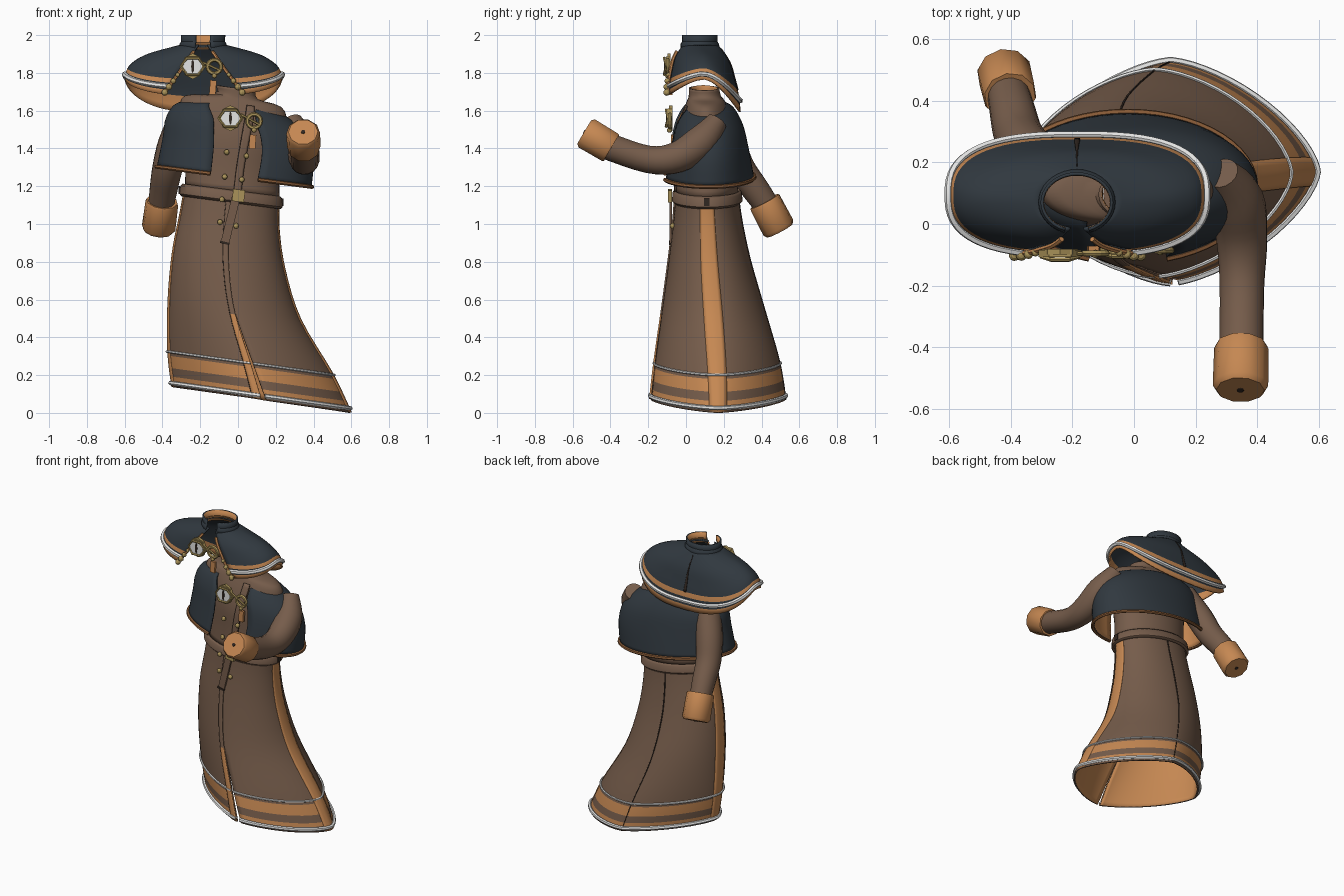
import bpy, bmesh, math
from mathutils import Vector, Quaternion

if "Cube" in bpy.data.objects:
    bpy.data.objects.remove(bpy.data.objects["Cube"])

PI = math.pi

def material(name, r, g, b):
    m = bpy.data.materials.new(name)
    m.diffuse_color = (r, g, b, 1)
    m.use_nodes = True
    m.node_tree.nodes["Principled BSDF"].inputs["Base Color"].default_value = m.diffuse_color
    return m

SLATE = material("slate cloth", .030, .040, .050)
BROWN = material("brown cloth", .180, .108, .070)
ORANGE = material("orange lining", .56, .245, .085)
RUST = material("rust trim", .26, .11, .04)
WHITE = material("white piping", .78, .78, .77)
GOLD = material("gold", .40, .29, .10)
DARK = material("dark seam", .030, .020, .015)

def finish(name, bm, mats, smooth=True):
    me = bpy.data.meshes.new(name)
    bm.to_mesh(me)
    bm.free()
    for m in mats:
        me.materials.append(m)
    ob = bpy.data.objects.new(name, me)
    bpy.context.collection.objects.link(ob)
    if smooth:
        bpy.ops.object.select_all(action='DESELECT')
        ob.select_set(True)
        bpy.context.view_layer.objects.active = ob
        bpy.ops.object.shade_smooth_by_angle(angle=math.radians(40))
    return ob

def spow(a, p):
    return math.copysign(abs(a) ** p, a)

def row_at(rows, v):
    """Smoothly interpolated ring of a profile table."""
    i = min(int(v), len(rows) - 2)
    f = v - i
    a, b, c, d = (rows[max(0, min(len(rows) - 1, k))] for k in (i - 1, i, i + 1, i + 2))
    return [q + .5 * f * (r - p + f * (2 * p - 5 * q + 4 * r - s + f * (3 * (q - r) + s - p)))
            for p, q, r, s in zip(a, b, c, d)]

def garment(rows, slope):
    """Surface of stacked tilted rings; u = 0 is the front."""
    def surf(u, v, grow=0):
        z, cx, cy, rx, ry, n = row_at(rows, v)
        x = (rx + grow) * spow(math.sin(u), 2 / n)
        y = -(ry + grow) * spow(math.cos(u), 2 / n)
        return Vector((cx + x, cy + y, z + slope * x))
    return surf

def patch(name, surf, span, vs, mats, pick=lambda v: 0, nu=48, grow=0, thick=.01):
    """Cloth panel over span(v) = (u0, u1), with one material pick per row."""
    bm = bmesh.new()
    grid = []
    for v in vs:
        u0, u1 = span(v)
        grid.append([bm.verts.new(surf(u0 + (u1 - u0) * i / nu, v, grow)) for i in range(nu + 1)])
    for j in range(len(vs) - 1):
        for i in range(nu):
            f = bm.faces.new((grid[j][i], grid[j + 1][i], grid[j + 1][i + 1], grid[j][i + 1]))
            f.material_index = pick((vs[j] + vs[j + 1]) / 2)
    bmesh.ops.remove_doubles(bm, verts=bm.verts, dist=1e-5)
    ob = finish(name, bm, mats)
    mod = ob.modifiers.new("cloth", 'SOLIDIFY')
    mod.thickness, mod.offset, mod.material_offset = thick, -1, 1
    return ob

def steps(a, b, n):
    return [a + (b - a) * i / n for i in range(n + 1)]

def sweep(name, pts, radii, mat, sides=12):
    """Capped tube through points with a radius at each."""
    pts = [Vector(p) for p in pts]
    if not isinstance(radii, (list, tuple)):
        radii = [radii] * len(pts)
    bm = bmesh.new()
    rings, old, q = [], Vector((0, 0, 1)), Quaternion()
    for k, p in enumerate(pts):
        t = (pts[min(k + 1, len(pts) - 1)] - pts[max(k - 1, 0)]).normalized()
        q = old.rotation_difference(t) @ q
        old = t
        rings.append([bm.verts.new(p + q @ Vector((radii[k] * math.cos(2 * PI * i / sides),
                      radii[k] * math.sin(2 * PI * i / sides), 0))) for i in range(sides)])
    for a, b in zip(rings, rings[1:]):
        for i in range(sides):
            j = (i + 1) % sides
            bm.faces.new((a[i], a[j], b[j], b[i]))
    bm.faces.new(rings[0][::-1])
    bm.faces.new(rings[-1])
    return finish(name, bm, [mat])

def smooth_path(rows, n=4):
    vs = steps(0, len(rows) - 1, n * (len(rows) - 1))
    out = [row_at(rows, v) for v in vs]
    return [r[:3] for r in out], [r[3] for r in out]

def disc(name, c, rx, rz, depth, mat, sides=8):
    """Flat plate facing the front."""
    bm = bmesh.new()
    vs = [bm.verts.new((c[0] + rx * math.cos(2 * PI * i / sides), c[1],
                        c[2] + rz * math.sin(2 * PI * i / sides))) for i in range(sides)]
    f = bm.faces.new(vs)
    ext = bmesh.ops.extrude_face_region(bm, geom=[f])['geom']
    bmesh.ops.translate(bm, vec=(0, -depth, 0), verts=[e for e in ext if isinstance(e, bmesh.types.BMVert)])
    bmesh.ops.recalc_face_normals(bm, faces=bm.faces)
    return finish(name, bm, [mat], False)

def box(name, c, size, mat, tilt=0):
    bpy.ops.mesh.primitive_cube_add(size=1, location=c, rotation=(0, tilt, 0))
    ob = bpy.context.object
    ob.name, ob.scale = name, size
    ob.data.materials.append(mat)

def bead(name, c, r):
    bpy.ops.mesh.primitive_uv_sphere_add(segments=10, ring_count=6, radius=r, location=c)
    bpy.context.object.name = name
    bpy.context.object.data.materials.append(GOLD)

# Skirt: leaning flared rings with a front slit (z, cx, cy, rx, ry, roundness)
skirt = garment([(1.17, -.03, .11, .25, .165, 2), (1.02, -.045, .115, .262, .18, 2),
                 (.81, -.05, .125, .297, .215, 1.95), (.55, -.02, .145, .35, .27, 1.8),
                 (.27, .065, .165, .437, .33, 1.6), (.07, .125, .17, .475, .358, 1.48)], -.14)
slit = lambda v: (.06 * max(0, v - 3), 2 * PI)
patch("skirt", skirt, slit, steps(0, 4, 16) + [4.12, 4.4, 4.62, 4.75, 5], [BROWN, ORANGE],
      lambda v: int(4.12 < v < 4.4 or 4.62 < v < 4.75), nu=64)
for nm, v, r in (("hem_piping", 4.83, .012), ("upper_piping", 4.03, .007)):
    sweep(nm, [skirt(u, v, .005) for u in steps(slit(v)[0], 2 * PI - .01, 64)], r, WHITE, 6)
for nm, u in (("left_side_stripe", PI / 2), ("right_side_stripe", PI * 1.5)):
    patch(nm, skirt, lambda v: (u - .22, u + .22), steps(.1, 4.97, 20),
          [ORANGE], nu=6, grow=.003, thick=.006)
patch("back_seam", skirt, lambda v: (PI - .012, PI + .012), steps(0, 5, 20), [DARK], nu=2, grow=.004, thick=.005)
strip = lambda v: -.1 - .04 * max(0, v - 3)
patch("skirt_placket", skirt, lambda v: (strip(v), 0), steps(0, 4.97, 24), [BROWN, ORANGE],
      lambda v: int(v > 3.1), nu=3, grow=.008, thick=.009)
patch("placket_seam", skirt, lambda v: (strip(v) - .012, strip(v)), steps(0, 4.97, 24), [DARK],
      nu=1, grow=.004, thick=.005)

# Bodice with standing collar, closed inside the neck
body = garment([(1.72, -.01, .095, .105, .08, 2), (1.675, -.01, .1, .115, .086, 2), (1.65, -.025, .105, .255, .10, 2),
                (1.57, -.025, .11, .285, .135, 2), (1.45, -.025, .11, .27, .16, 2),
                (1.3, -.03, .11, .25, .16, 2), (1.17, -.03, .11, .25, .165, 2)], -.12)
patch("bodice", body, lambda v: (0, 2 * PI), steps(0, 6, 18), [BROWN, ORANGE])
sweep("neck_lining", [(-.01, .098, 1.61), (-.01, .098, 1.62)], .09, BROWN, 20)
for nm, w, g, m in (("bodice_placket", .07, .009, BROWN), ("bodice_placket_edge", .083, .005, DARK)):
    patch(nm, body, lambda v: (.36 - .065 * (v - 2) - w, .36 - .065 * (v - 2) + w),
          steps(2.2, 6, 14), [m], nu=4, grow=g, thick=.007)

# Belt with buckle, hanging tail and side studs
belt = garment([(1.18, -.035, .112, .258, .172, 2), (1.168, -.035, .112, .27, .183, 2),
                (1.125, -.037, .113, .274, .187, 2), (1.113, -.037, .113, .262, .176, 2)], -.13)
patch("belt", belt, lambda v: (0, 2 * PI), [0, 1, 2, 3], [BROWN])
box("belt_buckle", (.003, -.085, 1.15), (.064, .022, .064), GOLD, .13)
box("belt_tail", (-.04, -.08, 1.02), (.045, .014, .25), BROWN, .24)
box("belt_tail_tip", (-.07, -.083, .9), (.05, .016, .012), DARK, .24)
for s, x, z in (("left", .236, 1.115), ("right", -.311, 1.18)):
    box(s + "_belt_stud", (x, .11, z), (.008, .03, .04), DARK)

# Lower cape, open at the front
cape = garment([(1.642, -.02, .11, .13, .10, 2), (1.607, -.03, .115, .285, .142, 2), (1.52, -.01, .118, .37, .185, 2.1),
                (1.4, .0, .12, .40, .212, 2.1), (1.25, -.02, .12, .41, .24, 2)], -.13)
def cape_span(v):
    a = math.asin(min(.8, .122 / (.13 + .15 * v if v < 2 else .4)))
    return a, 2 * PI - a
patch("lower_cape", cape, cape_span, steps(0, 4, 16), [SLATE, ORANGE])
sweep("lower_cape_hem", [cape(u, 4, .003) for u in steps(*cape_span(4), 48)], .011, RUST, 6)

# Shoulder capelet: hem arches up over the shoulders, opening in an inverted V
CAP = [(0, -.185, .075, .115, .095, 2), (.25, -.185, .085, .285, .145, 2.2), (.5, -.185, .09, .372, .168, 2.5),
       (.75, -.183, .094, .41, .186, 2.65), (1, -.183, .095, .416, .195, 2.7)]
cap_base = garment(CAP, 0)
def capelet(u, v, grow=0):
    p = cap_base(u, v, grow)
    c = math.cos(u)
    hem = 1.765 - (.085 if c > 0 else .172) * abs(c) ** 1.2
    p.z = 1.95 + (hem - 1.95) * p.z
    return p
def cap_span(v):
    t, _, _, rx, _, n = row_at(CAP, v)
    a = math.asin(min(1, (.022 + .185 * max(t, 0)) / rx) ** (n / 2))
    return a, 2 * PI - a
patch("shoulder_capelet", capelet, cap_span, steps(0, 2.7, 11) + [3.05, 3.55, 4],
      [SLATE, SLATE, ORANGE, SLATE, ORANGE, ORANGE],
      lambda v: 0 if v < 2.7 else 2 if v < 3.05 else 3 if v < 3.55 else 4, nu=56)
sweep("capelet_piping", [capelet(u, 3.3, .004) for u in steps(*cap_span(3.3), 56)], .0135, WHITE, 6)
patch("capelet_back_seam", capelet, lambda v: (PI - .007, PI + .007), steps(.3, 2.7, 10), [DARK],
      nu=2, grow=.004, thick=.005)
collar = garment([(2, -.185, .07, .118, .098, 2), (1.965, -.185, .07, .116, .096, 2),
                  (1.955, -.185, .07, .124, .104, 2), (1.925, -.185, .073, .128, .108, 2)], 0)
patch("capelet_collar", collar, lambda v: (.34, 2 * PI - .34), [0, 1, 2, 3], [SLATE, ORANGE], nu=32)

# Cords and beads along the capelet opening
for s, side in (("left", 0), ("right", 1)):
    edge = lambda v: capelet(cap_span(v)[side], v, .008)
    sweep(s + "_cord", [edge(v) for v in steps(.6, 3.9, 12)], .009, ORANGE, 6)
    for v, r in ((2.4, .012), (2.9, .015), (3.35, .018), (3.8, .018)):
        bead(s + "_cord_bead", edge(v) + Vector((0, -.006, 0)), r)

# Sleeves (x, y, z, radius) and cuffs
left_arm = [(.285, .165, 1.545, .055), (.332, .08, 1.435, .088), (.35, -.05, 1.352, .083),
            (.35, -.2, 1.342, .073), (.348, -.41, 1.41, .072)]
right_arm = [(-.275, .155, 1.58, .083), (-.34, .23, 1.42, .085), (-.375, .29, 1.29, .08),
             (-.395, .37, 1.18, .074), (-.412, .443, 1.075, .066)]
sweep("left_sleeve", *smooth_path(left_arm), BROWN, 16)
sweep("right_sleeve", *smooth_path(right_arm), BROWN, 16)
for s, a, b in (("left", (.348, -.395, 1.402), (.345, -.538, 1.487)),
                ("right", (-.402, .415, 1.12), (-.422, .497, .965))):
    a, b = Vector(a), Vector(b)
    sweep(s + "_cuff", [a, a.lerp(b, .06), a.lerp(b, .9), b], [.084, .088, .09, .078], ORANGE, 10)
    d = (b - a).normalized()
    sweep(s + "_cuff_hole", [b, b + d * .004], .011, DARK, 8)

# Eye brooches with ring clasps and hanging tabs
for s, x, z, rx, rz, y in (("upper", -.24, 1.835, .115, -.002, -.085), ("lower", -.04, 1.56, .125, -.015, -.075)):
    disc(s + "_brooch_frame", (x, y, z), .07, .06, .022, GOLD, 6)
    disc(s + "_brooch_back", (x, y + .004, z), .058, .068, .018, GOLD, 8)
    disc(s + "_brooch_eye", (x, y - .02, z), .05, .048, .008, WHITE, 10)
    disc(s + "_brooch_pupil", (x, y - .027, z), .008, .036, .005, DARK, 8)
    for k in (-1, 1):
        sweep(s + "_eyelid", [(x - .062, y - .022, z), (x - .03, y - .03, z + k * .044),
              (x + .03, y - .03, z + k * .044), (x + .062, y - .022, z)], [.005, .008, .008, .005], GOLD, 6)
    c = (x + rx, y - .01, z + rz)
    bpy.ops.mesh.primitive_torus_add(major_segments=16, minor_segments=6, major_radius=.036, minor_radius=.011,
                                     location=c, rotation=(PI / 2, 0, 0))
    bpy.context.object.name = s + "_ring_clasp"
    bpy.context.object.data.materials.append(GOLD)
    sweep(s + "_clasp_bar", [(x + .055, y - .01, z + .02), (x + rx + .03, y - .015, z + rz - .02)], .007, GOLD, 6)
    bead(s + "_clasp_bead", (x + rx, y - .012, z + rz - .048), .014)
    box(s + "_clasp_tab", (x + rx - .008, y + .005, z + rz - .11), (.034, .018, .075), ORANGE, .08)

# Double row of buttons
for x, z in ((-.06, 1.38), (.045, 1.36), (-.07, 1.25), (.02, 1.235), (-.085, 1.13), (-.095, 1.01), (-.01, .99)):
    bead("button", (x, -.07 if z > 1.2 or z < 1.05 else -.08, z), .015)
